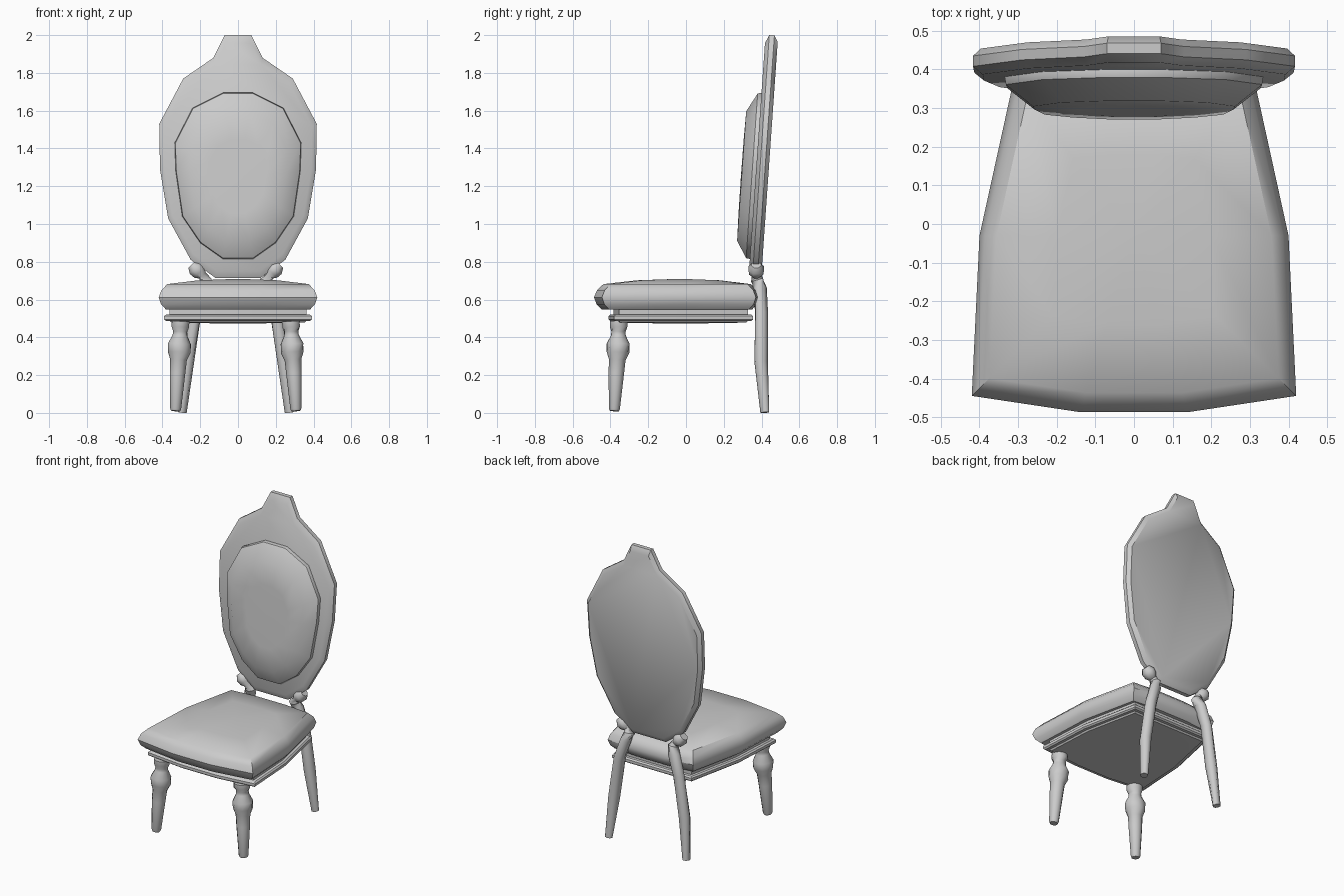
import bpy, bmesh, math
from mathutils import Vector

if "Cube" in bpy.data.objects:
    bpy.data.objects.remove(bpy.data.objects["Cube"])


def loft(name, rings, start=None, end=None, angle=40):
    """Skin a list of equal-length point rings; ends close to a centre point."""
    bm = bmesh.new()
    loops = [[bm.verts.new(p) for p in ring] for ring in rings]
    n = len(loops[0])
    for a, b in zip(loops, loops[1:]):
        for i in range(n):
            j = (i + 1) % n
            bm.faces.new((a[i], a[j], b[j], b[i]))
    for loop, tip in ((loops[0], start), (loops[-1], end)):
        if tip is None:
            bm.faces.new(loop)
        else:
            c = bm.verts.new(tip)
            for i in range(n):
                bm.faces.new((loop[i], loop[(i + 1) % n], c))
    bmesh.ops.recalc_face_normals(bm, faces=bm.faces)
    mesh = bpy.data.meshes.new(name)
    bm.to_mesh(mesh)
    bm.free()
    ob = bpy.data.objects.new(name, mesh)
    bpy.context.collection.objects.link(ob)
    bpy.ops.object.select_all(action='DESELECT')
    ob.select_set(True)
    bpy.context.view_layer.objects.active = ob
    bpy.ops.object.shade_smooth_by_angle(angle=math.radians(angle))
    return ob


def symmetric(half):
    """Close a half outline by mirroring it in x."""
    return half + [(-x, v) for x, v in reversed(half)]


def lean(z):
    """y of the leaning front plane of the back."""
    return 0.337 + 0.07 * (z - 0.8)


def upright(half, zc, sections):
    """Outline rings on the leaning plane; sections are (depth, scale)."""
    rings = []
    for d, s in sections:
        ring = []
        for x, z in symmetric(half):
            z2 = zc + (z - zc) * s
            ring.append((x * s, lean(z2) + d, z2))
        rings.append(ring)
    return rings


def flat(half, yc, sections):
    """Horizontal outline rings; sections are (z, scale)."""
    return [[(x * s, yc + (y - yc) * s, z) for x, y in symmetric(half)]
            for z, s in sections]


def tube(name, path, sides):
    """Round tube along (x, y, z, radius) stations."""
    pts = [Vector(p[:3]) for p in path]
    rings = []
    for i, p in enumerate(pts):
        t = pts[min(i + 1, len(pts) - 1)] - pts[max(i - 1, 0)]
        q = t.to_track_quat('Z', 'Y')
        r = path[i][3]
        rings.append([p + q @ Vector((r * math.cos(a), r * math.sin(a), 0))
                      for a in (2 * math.pi * (k + 0.5) / sides for k in range(sides))])
    return loft(name, rings, angle=55)


# oval back panel with pointed crest
frame = [(0.07, 2.0), (0.13, 1.88), (0.29, 1.77), (0.417, 1.53), (0.413, 1.29),
         (0.37, 1.03), (0.25, 0.81), (0.12, 0.715)]
loft("back_frame", upright(frame, 1.3, [(0.0, 0.94), (0.02, 1), (0.047, 1), (0.067, 0.95)]))

# padded oval on the front of the back
pad = [(0.08, 1.695), (0.24, 1.615), (0.335, 1.43), (0.33, 1.28), (0.295, 1.04),
       (0.20, 0.90), (0.08, 0.815)]
loft("back_cushion",
     upright(pad, 1.25, [(0.02, 0.98), (0.0, 1), (-0.02, 0.99), (-0.074, 0.78), (-0.077, 0.45)]),
     end=(0, lean(1.25) - 0.078, 1.25))

# seat cushion
seat = [(0.14, -0.487), (0.42, -0.445), (0.40, -0.03), (0.312, 0.37), (0.12, 0.388)]
loft("seat_cushion",
     flat(seat, -0.03, [(0.548, 0.91), (0.575, 0.97), (0.612, 1), (0.65, 0.965),
                        (0.682, 0.89), (0.702, 0.5)]),
     end=(0, -0.03, 0.71))

# seat rail with projecting moulding
rail = [(0.13, -0.405), (0.385, -0.375), (0.365, -0.03), (0.285, 0.35)]
loft("seat_rail",
     flat(rail, -0.03, [(0.478, 0.92), (0.487, 0.94), (0.487, 0.99), (0.495, 1.015),
                        (0.512, 1.015), (0.52, 0.99), (0.52, 0.94), (0.555, 0.94)]),
     start=(0, -0.03, 0.472))

# legs: turned in front, splayed with a knob at the top behind
front = [(0.319, -0.380, 0.010, 0.024), (0.318, -0.379, 0.022, 0.029),
         (0.308, -0.369, 0.21, 0.041), (0.303, -0.364, 0.28, 0.044),
         (0.299, -0.360, 0.32, 0.060), (0.298, -0.359, 0.365, 0.062),
         (0.295, -0.358, 0.41, 0.040), (0.294, -0.357, 0.43, 0.038),
         (0.293, -0.357, 0.455, 0.048), (0.292, -0.357, 0.485, 0.048)]
back = [(0.283, 0.417, 0.002, 0.024), (0.256, 0.398, 0.27, 0.036),
        (0.216, 0.400, 0.53, 0.036), (0.175, 0.392, 0.66, 0.036),
        (0.160, 0.376, 0.705, 0.034), (0.178, 0.373, 0.728, 0.026),
        (0.193, 0.372, 0.742, 0.040), (0.214, 0.372, 0.764, 0.044),
        (0.234, 0.372, 0.784, 0.026)]
for side, word in ((1, "right"), (-1, "left")):
    for name, path, sides in (("front_leg_", front, 12), ("back_leg_", back, 8)):
        tube(name + word, [(side * x - 0.012, y, z, r) for x, y, z, r in path], sides)
